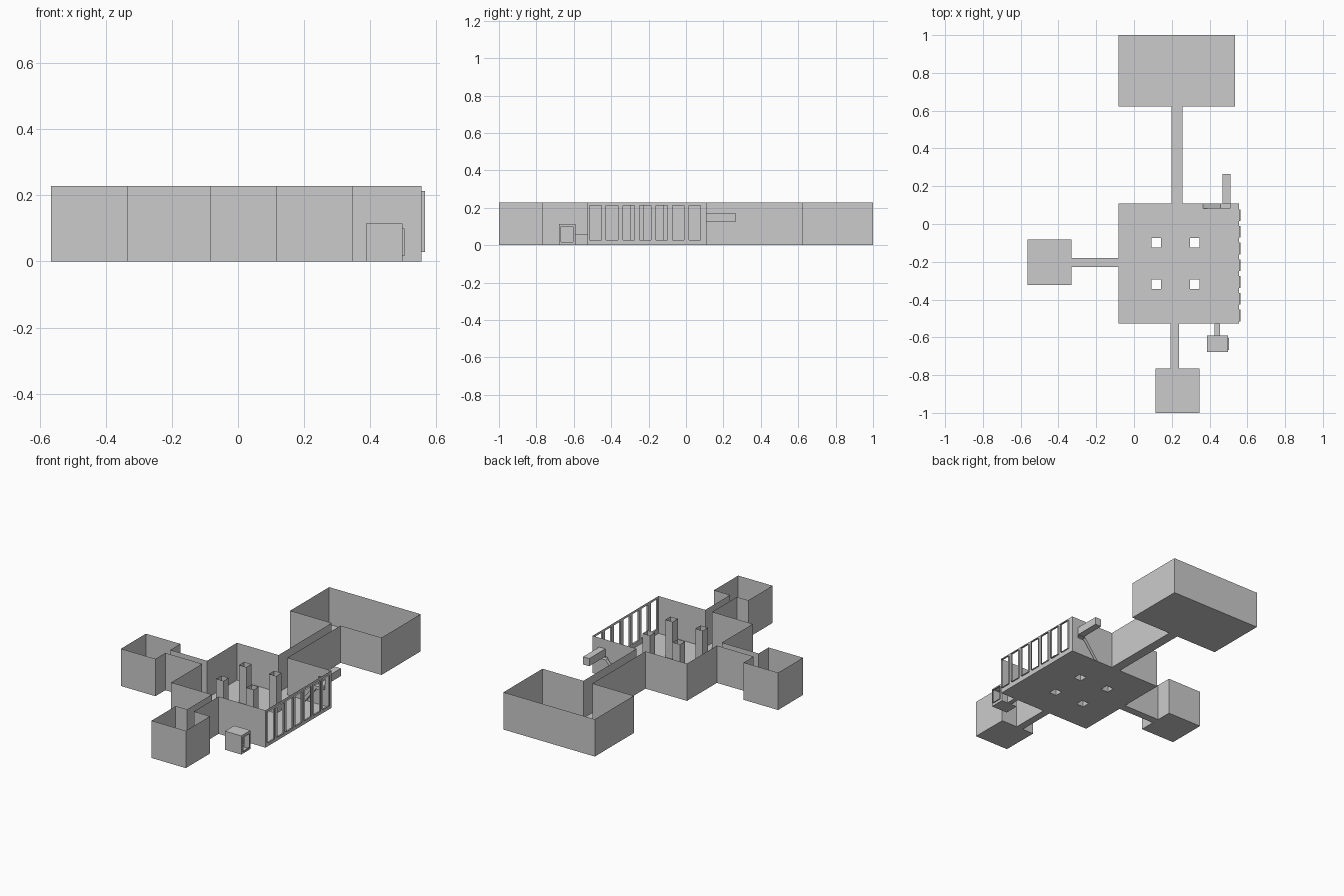
import bpy, bmesh
from mathutils import Vector
from mathutils.geometry import tessellate_polygon

if "Cube" in bpy.data.objects:
    bpy.data.objects.remove(bpy.data.objects["Cube"])

H = 0.228
W, E, S, N = -0.083, 0.555, -0.527, 0.109


def point(axis, at, u, v):
    return {'x': (at, u, v), 'y': (u, at, v), 'z': (u, v, at)}[axis]


def rect(u0, u1, v0, v1):
    return [(u0, v0), (u1, v0), (u1, v1), (u0, v1)]


def finish(name, bm):
    bmesh.ops.remove_doubles(bm, verts=bm.verts, dist=1e-5)
    bmesh.ops.recalc_face_normals(bm, faces=bm.faces)
    mesh = bpy.data.meshes.new(name)
    bm.to_mesh(mesh)
    bm.free()
    obj = bpy.data.objects.new(name, mesh)
    bpy.context.collection.objects.link(obj)
    return obj


def add_sheet(bm, axis, at, outline, holes=()):
    """Flat panel with holes, lying across an axis."""
    loops = [outline] + list(holes)
    flat = [p for loop in loops for p in loop]
    tris = tessellate_polygon([[Vector((u, v, 0)) for u, v in loop] for loop in loops])
    vs = [bm.verts.new(point(axis, at, u, v)) for u, v in flat]
    for t in tris:
        bm.faces.new([vs[i] for i in t])


def add_sleeve(bm, axis, a, b, profile, closed=True):
    """Thin sides swept from a to b along an axis."""
    lo = [bm.verts.new(point(axis, a, u, v)) for u, v in profile]
    hi = [bm.verts.new(point(axis, b, u, v)) for u, v in profile]
    n = len(profile)
    for i in range(n if closed else n - 1):
        j = (i + 1) % n
        bm.faces.new((lo[i], lo[j], hi[j], hi[i]))


def sheet(name, axis, at, outline, holes=()):
    bm = bmesh.new()
    add_sheet(bm, axis, at, outline, holes)
    return finish(name, bm)


def sleeve(name, axis, a, b, profile, closed=True, cap=False):
    bm = bmesh.new()
    add_sleeve(bm, axis, a, b, profile, closed)
    if cap:
        add_sheet(bm, axis, b, profile)
    return finish(name, bm)


# Plan: main hall, three rooms and their corridors
plan = [(0.238, S), (0.238, -0.766), (0.347, -0.766), (0.347, -1), (0.115, -1),
        (0.115, -0.766), (0.192, -0.766), (0.192, S), (W, S), (W, -0.228),
        (-0.332, -0.228), (-0.332, -0.324), (-0.565, -0.324), (-0.565, -0.083),
        (-0.332, -0.083), (-0.332, -0.18), (W, -0.18), (W, N), (0.198, N),
        (0.198, 0.623), (W, 0.623), (W, 1), (0.535, 1), (0.535, 0.623),
        (0.258, 0.623), (0.258, N)]
pillars = [rect(x - .025, x + .025, y - .025, y + .025)
           for x in (0.118, 0.321) for y in (-0.319, -0.099)]
sheet("floor", 'z', 0, plan + [(E, N), (E, S)], pillars)
sleeve("outer_walls", 'z', 0, H, plan, closed=False)
for i, p in enumerate(pillars):
    sleeve(f"pillar_{i + 1}", 'z', 0, H, p)

# East wall with seven tall windows
windows = [rect(c - .031, c + .031, 0.028, 0.213)
           for c in (-0.484 + 0.0885 * i for i in range(7))]
sheet("east_wall", 'x', E, rect(S, N, 0, H), windows)
for i, w in enumerate(windows):
    sleeve(f"window_frame_{i + 1}", 'x', E, 0.565, w)

# North wall with ramp recess and raised passage
ramp = [(0.365, 0.001), (0.388, 0.001), (0.468, 0.103), (0.512, 0.103),
        (0.512, 0.122), (0.458, 0.122)]
passage = rect(0.469, 0.511, 0.124, 0.171)
sheet("north_wall", 'y', N, rect(0.258, E, 0, H), [ramp, passage])
sleeve("ramp_and_landing", 'y', N, 0.083, ramp, cap=True)
sleeve("raised_passage", 'y', N, 0.265, passage, cap=True)

# South wall with low doorway and crawl passage
crawl = rect(0.427, 0.455, 0.001, 0.06)
sheet("south_wall", 'y', S, rect(0.238, E, 0, H), [crawl])
sleeve("crawl_passage", 'y', S, -0.59, crawl)

# Small roofed room with an open side hatch
x0, x1, y0, y1, h = 0.387, 0.497, -0.678, -0.59, 0.114
hatch = rect(-0.667, -0.603, 0.016, 0.1)
bm = bmesh.new()
add_sheet(bm, 'z', 0, rect(x0, x1, y0, y1))
add_sheet(bm, 'z', h, rect(x0, x1, y0, y1))
add_sheet(bm, 'y', y0, rect(x0, x1, 0, h))
add_sheet(bm, 'y', y1, rect(x0, x1, 0, h), [crawl])
add_sheet(bm, 'x', x0, rect(y0, y1, 0, h))
add_sheet(bm, 'x', x1, rect(y0, y1, 0, h), [hatch])
finish("small_room", bm)
sleeve("hatch_frame", 'x', x1, 0.504, hatch)
